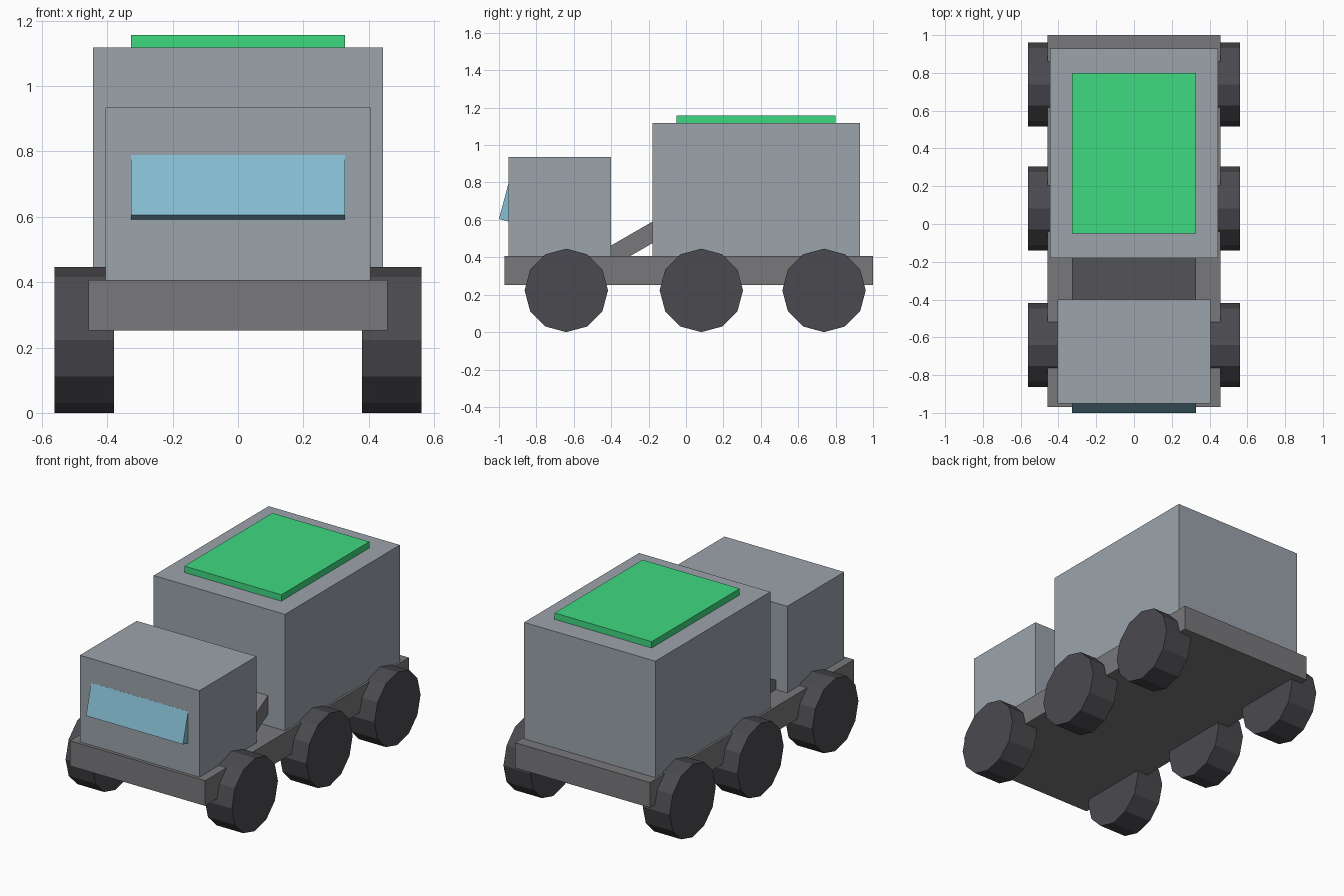
import bpy
from math import radians

if "Cube" in bpy.data.objects:
    bpy.data.objects.remove(bpy.data.objects["Cube"])


def material(name, rgb):
    m = bpy.data.materials.new(name)
    m.diffuse_color = (*rgb, 1)
    m.use_nodes = True
    m.node_tree.nodes["Principled BSDF"].inputs["Base Color"].default_value = m.diffuse_color
    return m


body_grey = material("body_grey", (0.33, 0.37, 0.41))
frame_grey = material("frame_grey", (0.19, 0.19, 0.2))
tyre_dark = material("tyre_dark", (0.07, 0.07, 0.08))
glass_blue = material("glass_blue", (0.24, 0.52, 0.65))
panel_green = material("panel_green", (0.05, 0.7, 0.22))


def box(name, size, centre, mat, tilt=0):
    bpy.ops.mesh.primitive_cube_add(size=1, location=centre)
    o = bpy.context.object
    o.name = name
    o.scale = size
    bpy.ops.object.transform_apply(location=False, rotation=False, scale=True)
    o.rotation_euler.x = radians(tilt)
    o.data.materials.append(mat)
    return o


def block(name, half_x, y0, y1, z0, z1, mat):
    return box(name, (2 * half_x, y1 - y0, z1 - z0),
               (0, (y0 + y1) / 2, (z0 + z1) / 2), mat)


# Main body blocks
block("chassis", 0.457, -0.97, 1.0, 0.252, 0.406, frame_grey)
block("cab", 0.405, -0.95, -0.40, 0.406, 0.935, body_grey)
block("cargo_box", 0.444, -0.18, 0.93, 0.406, 1.118, body_grey)
block("roof_panel", 0.328, -0.05, 0.80, 1.118, 1.157, panel_green)

# Sloping windshield, sunk into the cab front
box("windshield", (0.656, 0.06, 0.19), (0, -0.9465, 0.689), glass_blue, -15)

# Slanted brace between cab and cargo box
box("brace", (0.656, 0.40, 0.10), (0, -0.29, 0.469), frame_grey, 30)

# Six twelve-sided wheels
for label, y in (("front", -0.64), ("middle", 0.082), ("rear", 0.738)):
    for side, sx in (("left", -1), ("right", 1)):
        bpy.ops.mesh.primitive_cylinder_add(
            vertices=12, radius=0.223, depth=0.182,
            location=(sx * 0.471, y, 0.223), rotation=(0, radians(90), 0))
        wheel = bpy.context.object
        wheel.name = f"{label}_wheel_{side}"
        wheel.data.materials.append(tyre_dark)
